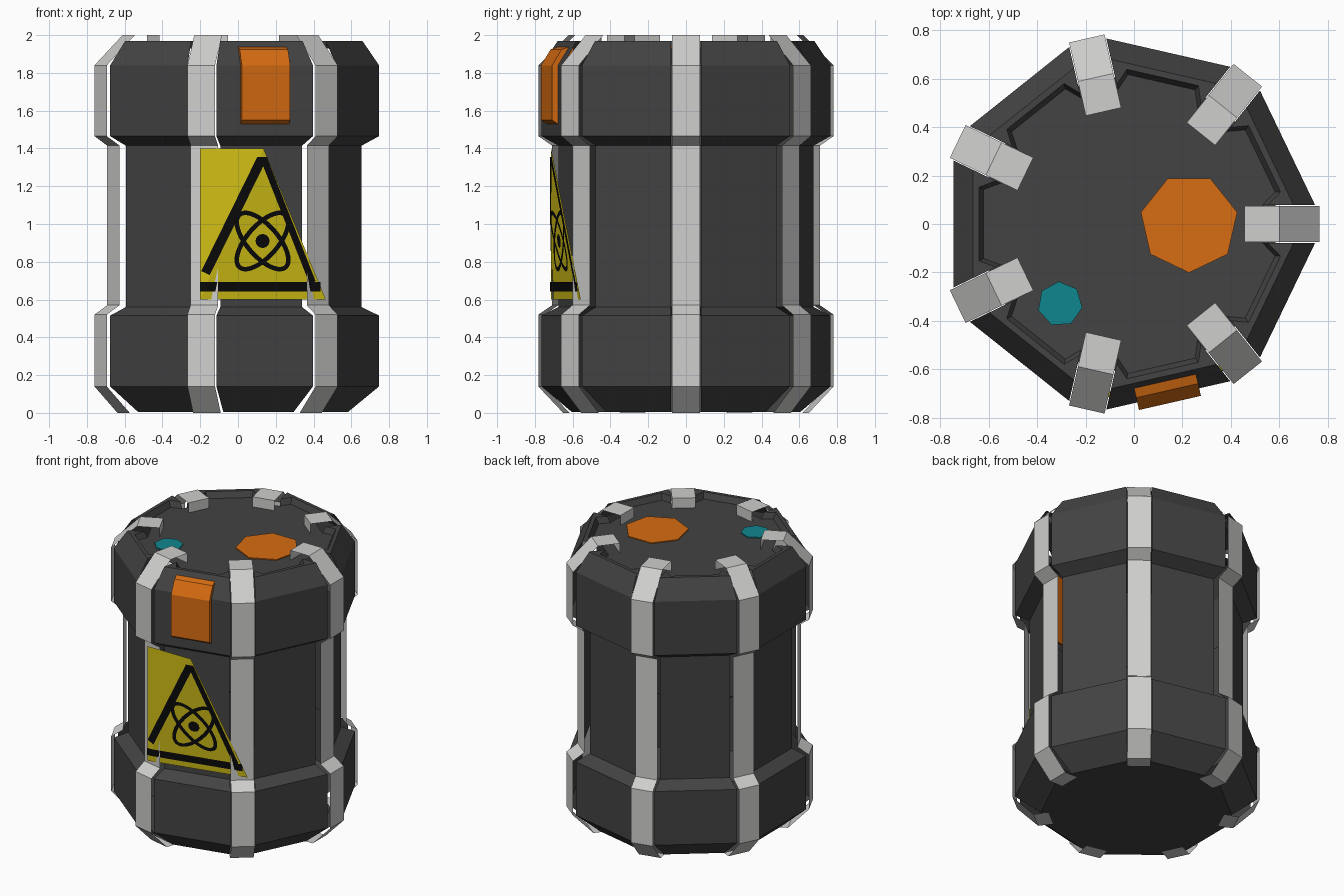
import bpy, math
from math import sin, cos, pi

if "Cube" in bpy.data.objects:
    bpy.data.objects.remove(bpy.data.objects["Cube"])

CX = -0.02                      # axis of the seven-sided barrel
STEP = 2 * pi / 7


def material(name, rgb):
    m = bpy.data.materials.new(name)
    m.diffuse_color = (*rgb, 1)
    m.use_nodes = True
    m.node_tree.nodes["Principled BSDF"].inputs["Base Color"].default_value = m.diffuse_color
    return m


DARK = material("dark_grey", (0.056, 0.056, 0.056))
STEEL = material("light_grey", (0.62, 0.62, 0.61))
ORANGE = material("orange", (0.68, 0.15, 0.006))
TEAL = material("teal", (0.005, 0.24, 0.28))
YELLOW = material("yellow", (0.65, 0.53, 0.008))
BLACK = material("black", (0.003, 0.003, 0.003))


def make(name, verts, faces, mat):
    me = bpy.data.meshes.new(name)
    me.from_pydata(verts, [], faces)
    me.materials.append(mat)
    ob = bpy.data.objects.new(name, me)
    bpy.context.collection.objects.link(ob)
    return ob


def place(ang, n, t, z):
    """Point at distance n along a side's normal and t along its tangent."""
    return (CX + n * cos(ang) - t * sin(ang), n * sin(ang) + t * cos(ang), z)


def grid_faces(start, rows, cols):
    return [(start + i * cols + j, start + i * cols + j + 1,
             start + (i + 1) * cols + j + 1, start + (i + 1) * cols + j)
            for i in range(rows - 1) for j in range(cols - 1)]


# Barrel shell: seven panels with slots under the straps, (apothem, height, rim dip)
profile = [(.577, .005, 0), (.725, .14, 0), (.725, .515, 0), (.642, .56, 0),
           (.642, 1.415, 0), (.725, 1.465, 0), (.725, 1.84, 0), (.645, 1.97, 0),
           (.62, 1.97, .07), (.60, 1.93, .07)]
verts, faces, top_loop, bottom_loop = [], [], [], []
for k in range(7):
    ang = (k + 0.5) * STEP
    start = len(verts)
    for n, z, dip in profile:
        t_out = .48 * (n - dip) - .086
        t_in = .48 * n - .146
        verts += [place(ang, n - dip, -t_out, z), place(ang, n, -t_in, z),
                  place(ang, n, t_in, z), place(ang, n - dip, t_out, z)]
    faces += grid_faces(start, len(profile), 4)
    bottom_loop += range(start, start + 4)
    top_loop += range(len(verts) - 4, len(verts))
faces += [top_loop, bottom_loop[::-1]]      # recessed lid and base
make("barrel_body", verts, faces, DARK)

# Seven metal straps wrapping from base to lid
strap = [(.55, 0), (.65, 0), (.785, .14), (.785, .52), (.71, .57), (.71, 1.415),
         (.785, 1.465), (.785, 1.84), (.62, 2.0), (.475, 2.0), (.475, 1.93)]
for k in range(7):
    verts = [place(k * STEP, r, t, z) for r, z in strap for t in (-.075, .075)]
    make(f"strap_{k + 1}", verts, grid_faces(0, len(strap), 2), STEEL)


# Caps on the lid
def lid_cap(name, x, y, r, turn, mat):
    ring = [(x + r * cos(turn + i * STEP), y + r * sin(turn + i * STEP)) for i in range(7)]
    verts = [(*p, 1.929) for p in ring] + [(*p, 1.937) for p in ring]
    faces = [tuple(range(7, 14))]
    faces += [(i, (i + 1) % 7, (i + 1) % 7 + 7, i + 7) for i in range(7)]
    make(name, verts, faces, mat)


lid_cap("large_lid_cap", .227, .003, .204, -pi / 2, ORANGE)
lid_cap("small_lid_cap", -.305, -.33, .093, pi / 2 + .06, TEAL)

# Latch block on the front panel
latch = [(.68, 1.5), (.757, 1.55), (.757, 1.84), (.705, 1.925), (.64, 1.945)]
front = 5.5 * STEP
verts = [place(front, n, t, z) for n, z in latch for t in (-.131, .131)]
faces = grid_faces(0, 5, 2) + [(8, 6, 4, 2, 0), (1, 3, 5, 7, 9), (0, 8, 9, 1)]
make("front_latch", verts, faces, ORANGE)


# Warning sign: a sheet folded along its diagonal
def sign_y(x, z, lift=0.0):
    fold = -.2 + .335 * (z - .6) / .8
    return -.714 + .236 * max(0, x - fold) - lift


corners = [(-.2, .6), (.465, .6), (.135, 1.4), (-.2, 1.4)]
make("warning_sign", [(x, sign_y(x, z), z) for x, z in corners],
     [(0, 1, 2), (0, 2, 3)], YELLOW)


def ribbon(name, pts, width):
    """Flat painted line following points on the sign."""
    verts = []
    last = len(pts) - 1
    closed = math.dist(pts[0], pts[last]) < 1e-6
    for i, (x, z) in enumerate(pts):
        a = pts[i - 1] if i else (pts[last - 1] if closed else pts[0])
        b = pts[i + 1] if i < last else (pts[1] if closed else pts[last])
        length = math.dist(a, b)
        nx, nz = -(b[1] - a[1]) / length, (b[0] - a[0]) / length
        for s in (-width / 2, width / 2):
            px, pz = x + s * nx, z + s * nz
            verts.append((px, sign_y(px, pz, .006), pz))
    make(name, verts, [(2 * i, 2 * i + 2, 2 * i + 3, 2 * i + 1) for i in range(last)], BLACK)


def line(a, b, n=16):
    return [(a[0] + (b[0] - a[0]) * i / n, a[1] + (b[1] - a[1]) * i / n) for i in range(n + 1)]


# Black triangle border
ribbon("sign_border_left", line((.125, 1.345), (-.172, .74)), .05)
ribbon("sign_border_right", line((.137, 1.345), (.395, .69)), .035)
ribbon("sign_border_bottom", line((-.2, .667), (.437, .667)), .05)
ribbon("sign_border_tip", line((.1, 1.34), (.155, 1.34), 4), .03)

# Atom symbol: two crossed ellipses and a centre dot
AX, AZ = .13, .91
for name, tilt in (("atom_ring_a", 0.85), ("atom_ring_b", pi - 0.85)):
    pts = []
    for i in range(41):
        u = 2 * pi * i / 40
        p, q = .185 * cos(u), .082 * sin(u)
        pts.append((AX + p * cos(tilt) - q * sin(tilt), AZ + p * sin(tilt) + q * cos(tilt)))
    ribbon(name, pts, .024)
dot = [(AX + .037 * cos(i * pi / 8), AZ + .037 * sin(i * pi / 8)) for i in range(16)]
make("atom_centre", [(x, sign_y(x, z, .006), z) for x, z in dot], [tuple(range(16))], BLACK)
